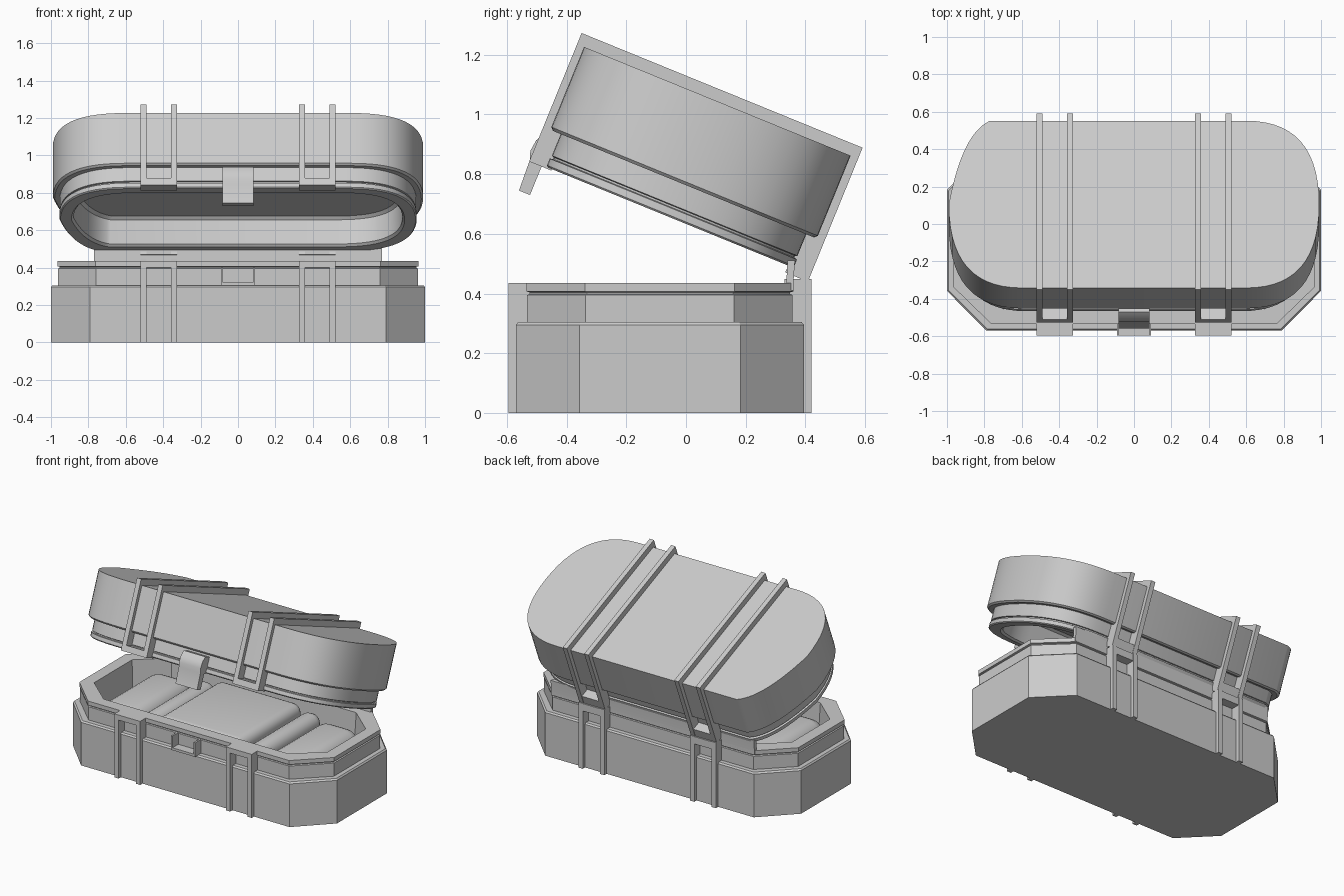
import bpy, bmesh, math
from mathutils import Matrix

old = bpy.data.objects.get("Cube")
if old:
    bpy.data.objects.remove(old)

grey = bpy.data.materials.new("light_grey")
grey.use_nodes = True
GREY = (0.6, 0.6, 0.6, 1)
grey.diffuse_color = GREY
grey.node_tree.nodes["Principled BSDF"].inputs["Base Color"].default_value = GREY

HALF_X, HALF_Y, MID_Y = 1.0, 0.4825, -0.0875
BASE = Matrix.Identity(4)
# Lid space: y = 0 at the back wall, z = 0 at the lid's lower edge
LID = Matrix.Translation((0, 0.393, 0.473)) @ Matrix.Rotation(math.radians(-22.2), 4, 'X')


def finish(name, bm, space, angle=30, bevel=0, segments=1):
    bmesh.ops.recalc_face_normals(bm, faces=bm.faces)
    mesh = bpy.data.meshes.new(name)
    bm.to_mesh(mesh)
    bm.free()
    mesh.materials.append(grey)
    mesh.shade_smooth()
    if angle:
        mesh.set_sharp_from_angle(angle=math.radians(angle))
    ob = bpy.data.objects.new(name, mesh)
    bpy.context.collection.objects.link(ob)
    ob.matrix_world = space
    if bevel:
        mod = ob.modifiers.new("rounding", 'BEVEL')
        mod.width, mod.segments, mod.limit_method = bevel, segments, 'ANGLE'
    return ob


def loft(name, outline, rings, mid_y, space):
    """Stack inset copies of an outline, (inset, height) each, and cap both ends."""
    bm = bmesh.new()
    loops = []
    for inset, z in rings:
        sx, sy = 1 - inset / HALF_X, 1 - inset / HALF_Y
        loops.append([bm.verts.new((x * sx, mid_y + y * sy, z)) for x, y in outline])
    n = len(outline)
    for a, b in zip(loops, loops[1:]):
        for i in range(n):
            j = (i + 1) % n
            bm.faces.new((a[i], a[j], b[j], b[i]))
    bm.faces.new(loops[0])
    bm.faces.new(loops[-1])
    return finish(name, bm, space)


def prism(name, profile, x0, x1, space=BASE, **kw):
    """Extrude a y-z profile from x0 to x1."""
    bm = bmesh.new()
    a = [bm.verts.new((x0, y, z)) for y, z in profile]
    b = [bm.verts.new((x1, y, z)) for y, z in profile]
    bm.faces.new(a)
    bm.faces.new(b)
    for i in range(len(a)):
        j = (i + 1) % len(a)
        bm.faces.new((a[i], a[j], b[j], b[i]))
    return finish(name, bm, space, **kw)


def block(name, x0, x1, y0, y1, z0, z1, space=BASE, **kw):
    return prism(name, [(y0, z0), (y1, z0), (y1, z1), (y0, z1)], x0, x1, space, **kw)


def corner(start, control, end, steps=14):
    """Points of a curved corner."""
    pts = []
    for i in range(steps + 1):
        t = i / steps
        pts.append(tuple((1 - t) ** 2 * p + 2 * t * (1 - t) * q + t * t * r
                         for p, q, r in zip(start, control, end)))
    return pts


# Octagonal base tray with stepped, grooved rim and cavity
cx, cy = 0.79, 0.27
octagon = [(cx, -HALF_Y), (1, -cy), (1, cy), (cx, HALF_Y),
           (-cx, HALF_Y), (-1, cy), (-1, -cy), (-cx, -HALF_Y)]
loft("base_tray", octagon,
     [(0, 0), (0, 0.295), (0.008, 0.305), (0.038, 0.305), (0.038, 0.395), (0.046, 0.398),
      (0.046, 0.404), (0.035, 0.407), (0.035, 0.435), (0.115, 0.435), (0.125, 0.2)],
     MID_Y, BASE)

# Lid with rounded ends; one rear corner starts more abruptly
W = 0.99
front_r = corner((0.6, -HALF_Y), (W, -HALF_Y), (W, 0))
back_r = corner((W, 0), (W, HALF_Y), (0.6, HALF_Y))
back_l = corner((-0.77, HALF_Y), (-0.92, 0.85 * HALF_Y), (-W, 0))
front_l = corner((-W, 0), (-W, -HALF_Y), (-0.6, -HALF_Y))
loft("lid_shell", front_r + back_r[1:] + back_l + front_l[1:],
     [(0, 0.42), (0, 0.13), (0.01, 0.12), (0.038, 0.12), (0.038, 0.042), (0.046, 0.039),
      (0.046, 0.033), (0.035, 0.03), (0.035, 0.006), (0.041, 0), (0.1, 0), (0.112, 0.012),
      (0.115, 0.15), (0.13, 0.165)],
     -HALF_Y, LID)

# Rear hinge panel joining the two rims
prism("hinge_panel", [(0.335, 0.41), (0.36, 0.41), (0.36, 0.435), (0.365, 0.51), (0.34, 0.51)],
      -0.77, 0.77)

# Paired straps with cross bars
lid_strap = [(0.027, -0.025), (0.027, 0.46), (-0.99, 0.46), (-0.99, -0.005),
             (-0.91, -0.005), (-0.91, 0.39), (-0.055, 0.39), (-0.055, -0.025)]
for side, s in (("left", 1), ("right", -1)):
    for pos, c in (("inner", 0.341), ("outer", 0.504)):
        x0, x1 = s * c - 0.016, s * c + 0.016
        tag = f"{side}_{pos}"
        prism(f"{tag}_lid_strap", lid_strap, x0, x1, LID)
        block(f"{tag}_front_strap", x0, x1, -0.595, -0.5, 0, 0.435)
        block(f"{tag}_back_strap", x0, x1, 0.33, 0.42, 0, 0.448)
    x0, x1 = s * 0.341, s * 0.504
    block(f"{side}_front_crossbar", x0, x1, -0.595, -0.5, 0.4, 0.435)
    block(f"{side}_back_crossbar", x0, x1, 0.34, 0.418, 0.395, 0.445)
    block(f"{side}_lid_front_crossbar", x0, x1, -0.99, -0.91, -0.005, 0.035, LID)
    block(f"{side}_lid_back_crossbar", x0, x1, -0.05, 0.024, -0.025, 0.04, LID)

# Latch tab on the lid and its open catch on the base
prism("latch_tab", [(-0.945, -0.108), (-0.985, -0.108), (-0.99, 0), (-1.0, 0.03),
                    (-0.995, 0.07), (-0.975, 0.105), (-0.91, 0.105), (-0.91, 0.0), (-0.945, -0.005)],
      -0.082, 0.082, LID)
block("catch_shelf", -0.092, 0.092, -0.595, -0.5, 0.303, 0.32)
for side, s in (("left", 1), ("right", -1)):
    block(f"{side}_catch_cheek", s * 0.08, s * 0.092, -0.595, -0.5, 0.303, 0.4)

# Padded lining: centre cushion, a roll and an end cushion on each side
soft = dict(angle=0, segments=5)
block("centre_cushion", -0.32, 0.32, -0.44, 0.26, 0.15, 0.41, bevel=0.06, **soft)
for side, s in (("left", 1), ("right", -1)):
    block(f"{side}_roll_cushion", s * 0.33, s * 0.47, -0.44, 0.26, 0.15, 0.38, bevel=0.065, **soft)
    block(f"{side}_end_cushion", s * 0.48, s * 0.79, -0.41, 0.23, 0.15, 0.37, bevel=0.09, **soft)
